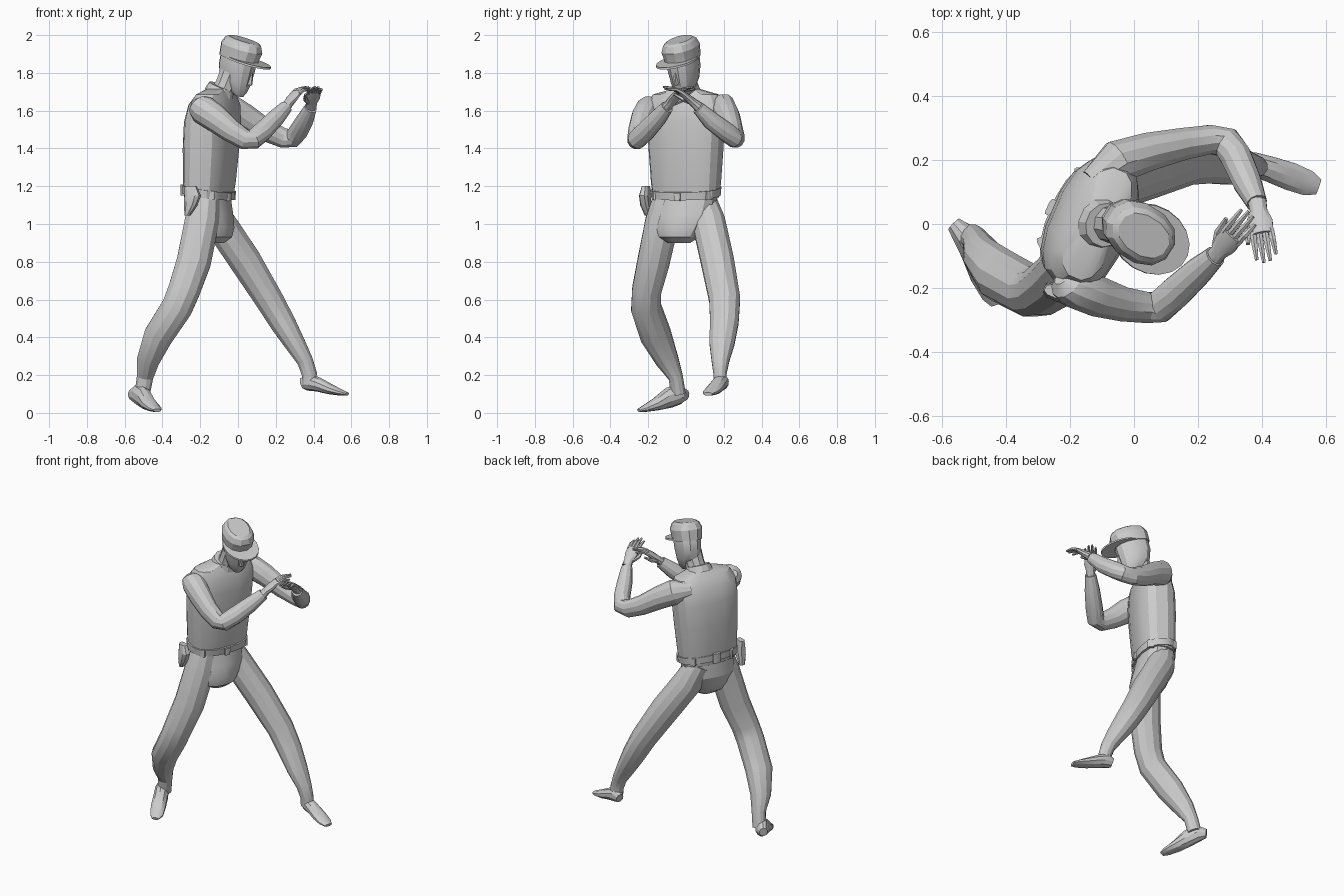
import bpy, bmesh
from math import sin, cos, pi, radians, copysign
from mathutils import Vector, Matrix

LAT = Vector((0.39, 0.92, 0))     # body's left
FWD = Vector((0.92, -0.39, 0))    # body's front
UP = Vector((0, 0, 1))


def loft(name, rings, ref, n=10, axis=None, power=1.0, mat=None):
    """Rings are (x, y, z, radius along ref, radius across); ends are capped."""
    bm = bmesh.new()
    pts = [Vector(r[:3]) for r in rings]
    loops = []
    for i, r in enumerate(rings):
        t = axis or (pts[min(i + 1, len(pts) - 1)] - pts[max(i - 1, 0)]).normalized()
        u = Vector(ref)
        u = (u - t * u.dot(t)).normalized()
        v = t.cross(u)
        loop = []
        for k in range(n):
            a = 2 * pi * (k + 0.5) / n
            c = copysign(abs(cos(a)) ** power, cos(a))
            s = copysign(abs(sin(a)) ** power, sin(a))
            loop.append(bm.verts.new(pts[i] + u * r[3] * c + v * r[4] * s))
        loops.append(loop)
    for a, b in zip(loops, loops[1:]):
        for k in range(n):
            bm.faces.new((a[k], a[(k + 1) % n], b[(k + 1) % n], b[k]))
    bm.faces.new(loops[0][::-1])
    bm.faces.new(loops[-1])
    if mat:
        bm.transform(mat)
    bmesh.ops.recalc_face_normals(bm, faces=bm.faces)
    me = bpy.data.meshes.new(name)
    bm.to_mesh(me)
    bm.free()
    ob = bpy.data.objects.new(name, me)
    bpy.context.collection.objects.link(ob)
    return ob


# Torso, pelvis and belt
loft("torso", [(-.155, 0, 1.14, .18, .105), (-.152, 0, 1.22, .19, .115),
               (-.143, 0, 1.40, .203, .123), (-.135, 0, 1.54, .212, .122),
               (-.125, 0, 1.63, .212, .105), (-.115, 0, 1.685, .185, .075),
               (-.105, 0, 1.715, .075, .055)], LAT, 16, UP, .75)
loft("pelvis", [(-.155, 0, 1.15, .175, .10), (-.153, -.012, 1.05, .17, .115),
                (-.137, -.03, .98, .14, .11), (-.128, -.037, .93, .11, .09),
                (-.125, -.037, .90, .06, .05)], LAT, 14, UP, .9)
tilt = (UP + FWD * .17).normalized()
loft("belt", [(-.157, 0, 1.145, .19, .117), (-.154, 0, 1.187, .194, .12)],
     LAT, 20, tilt, .8)

# Belt pouches, buckle and holster
for i, (a, h) in enumerate(((35, 1), (90, .9), (140, 1), (235, 1.2), (272, 1.3), (320, 1))):
    a = radians(a)
    d = (LAT * cos(a) * .196 + FWD * sin(a) * .119)
    p = Vector((-.155, 0, 1.165 - .17 * sin(a) * .12)) + d
    loft(f"belt_pouch_{i}", [(p.x, p.y, p.z - .026 * h, .009, .019 * h),
                             (p.x, p.y, p.z + .022 * h, .010, .021 * h)],
         d.normalized(), 8, UP, .5)
loft("holster", [(-.268, -.20, 1.045, .018, .014), (-.25, -.213, 1.10, .026, .035),
                 (-.24, -.217, 1.15, .026, .045), (-.25, -.212, 1.20, .018, .032)],
     LAT, 8, UP, .7)

# Neck, collar, head and cap
loft("neck", [(-.10, 0, 1.67, .062, .062), (-.065, 0, 1.73, .06, .06),
              (-.035, -.005, 1.80, .065, .062)], LAT, 10)
lean = (UP + FWD * .4).normalized()
loft("collar", [(-.10, 0, 1.69, .085, .08), (-.088, -.003, 1.73, .07, .068)],
     LAT, 12, lean)
HEAD = (Matrix.Translation((-.013, -.005, 1.80)) @ Matrix.Rotation(radians(-32), 4, 'Z')
        @ Matrix.Rotation(radians(17), 4, 'Y') @ Matrix.Rotation(radians(1), 4, 'X'))
loft("head", [(.055, 0, -.11, .022, .028), (.03, 0, -.085, .06, .05),
              (.01, 0, -.04, .09, .066), (0, 0, .02, .103, .076),
              (-.002, 0, .08, .105, .08), (0, 0, .13, .09, .075)],
     (1, 0, 0), 12, UP, .9, HEAD)
loft("nose", [(.096, 0, -.035, .02, .013), (.095, 0, -.022, .022, .012),
              (.095, 0, .03, .01, .008)], (1, 0, 0), 6, UP, 1, HEAD)
loft("cap_crown", [(-.003, 0, .075, .111, .086), (-.003, 0, .10, .113, .088),
                   (0, 0, .14, .119, .092), (0, 0, .172, .105, .078),
                   (0, 0, .184, .088, .062)], (1, 0, 0), 12, UP, .9, HEAD)
loft("cap_brim", [(.057, 0, .076, .134, .106), (.057, 0, .086, .132, .104)],
     (1, 0, 0), 18, UP, 1, HEAD)

# Arms: shoulder, elbow, wrist
loft("right_arm", [(-.225, -.165, 1.645, .025, .03), (-.212, -.178, 1.63, .06, .06),
                   (-.185, -.195, 1.605, .078, .07), (-.12, -.225, 1.56, .074, .066),
                   (-.04, -.25, 1.495, .062, .056),
                   (.04, -.262, 1.445, .054, .05), (.08, -.26, 1.447, .052, .052),
                   (.13, -.215, 1.49, .054, .052), (.20, -.15, 1.56, .048, .046),
                   (.255, -.10, 1.62, .036, .034)], UP, 12)
loft("left_arm", [(-.13, .13, 1.63, .045, .045), (-.05, .195, 1.615, .078, .07),
                  (.04, .225, 1.565, .07, .062), (.15, .25, 1.495, .06, .052),
                  (.24, .265, 1.455, .054, .047), (.29, .255, 1.455, .052, .05),
                  (.32, .21, 1.49, .052, .05), (.355, .13, 1.55, .048, .046),
                  (.385, .065, 1.615, .035, .033)], UP, 12)


# Hands: a flat palm, four slightly bent fingers and a thumb
def hand(side, wrist, tip, spread, t):
    w, d, s = Vector(wrist), Vector(tip) - Vector(wrist), Vector(spread)
    d.normalize()
    s = (s - d * s.dot(d)).normalized()
    nrm = d.cross(s)
    nrm *= -1 if nrm.z > 0 else 1
    def ring(along, across, down, ra, rb):
        return (*(w + d * along + s * across + nrm * down), ra, rb)
    loft(side + "_palm", [ring(-.03, 0, 0, .03, .028), ring(.01, 0, 0, .028, .023),
                          ring(.05, 0, 0, .04, .02), ring(.10, 0, 0, .037, .014)], s, 10)
    for k in range(4):
        o = (k - 1.5) * .019
        ln = (.085, .10, .096, .076)[k if t < 0 else 3 - k]
        loft(f"{side}_finger_{k}", [ring(.085, o, 0, .011, .011),
                                    ring(.09 + ln * .45, o * 1.05, .007, .0105, .0095),
                                    ring(.085 + ln, o * 1.1, .036, .006, .006)], s, 6)
    loft(side + "_thumb", [ring(.015, t * .018, .004, .015, .014),
                           ring(.055, t * .043, .016, .0125, .012),
                           ring(.11, t * .05, .024, .007, .007)], s, 6)


hand("right", (.262, -.092, 1.632), (.35, .015, 1.752), (.7, -.7, 0), -1)
hand("left", (.39, .045, 1.638), (.415, -.11, 1.765), (1, .2, 0), -1)

# Legs
loft("right_leg", [(-.175, -.09, 1.14, .085, .08), (-.19, -.125, 1.02, .092, .094),
                   (-.234, -.172, .80, .088, .094), (-.285, -.208, .65, .08, .088),
                   (-.322, -.212, .56, .082, .085), (-.42, -.16, .41, .085, .08),
                   (-.475, -.10, .28, .063, .062), (-.492, -.055, .19, .04, .045),
                   (-.507, -.04, .10, .04, .042)], (0, 1, 0), 12)
loft("left_leg", [(-.15, .08, 1.13, .08, .075), (-.10, .12, 1.01, .09, .088),
                  (.035, .165, .81, .09, .088), (.165, .205, .60, .085, .077),
                  (.235, .203, .48, .078, .07), (.30, .19, .37, .069, .057),
                  (.355, .182, .275, .048, .044), (.378, .18, .205, .036, .042),
                  (.375, .182, .15, .035, .038)], (0, 1, 0), 12)

# Feet, heel to toe
loft("right_foot", [(-.565, 0, .095, .025, .028), (-.53, -.035, .10, .042, .055),
                    (-.50, -.09, .08, .044, .055), (-.47, -.16, .045, .046, .034),
                    (-.44, -.22, .022, .04, .018), (-.428, -.25, .013, .022, .009)],
     (1, .5, 0), 10)
loft("left_foot", [(.34, .205, .155, .024, .03), (.37, .19, .165, .038, .047),
                   (.425, .172, .15, .042, .038), (.49, .149, .125, .046, .028),
                   (.545, .128, .108, .042, .017), (.578, .116, .10, .026, .009)],
     (.35, 1, 0), 10)

# Soft shading with crisp edges
for ob in bpy.context.collection.objects:
    ob.select_set(True)
    bpy.context.view_layer.objects.active = ob
bpy.ops.object.shade_smooth_by_angle(angle=radians(25))
